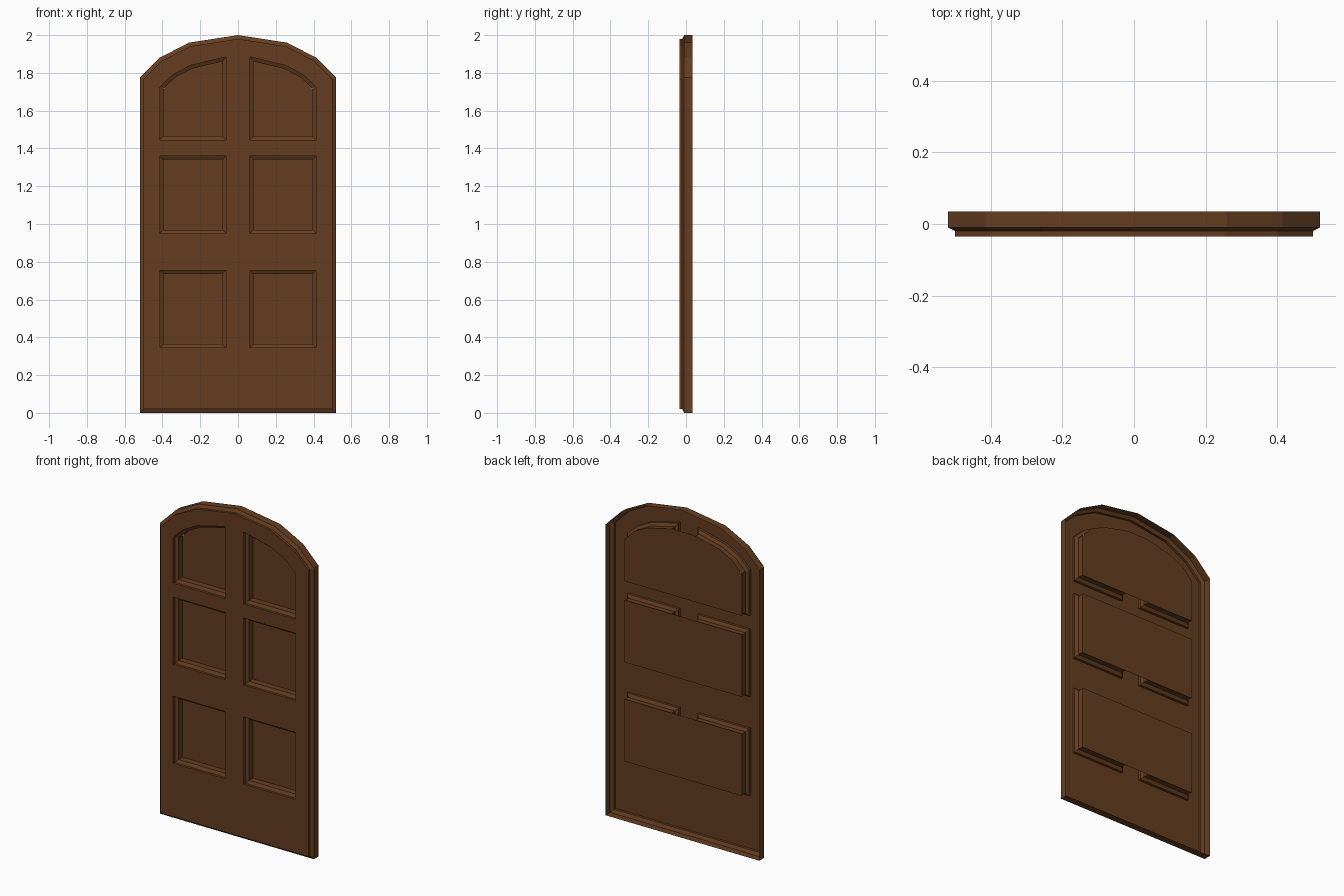
import bpy, bmesh
from mathutils import Vector

if "Cube" in bpy.data.objects:
    bpy.data.objects.remove(bpy.data.objects["Cube"])

wood = bpy.data.materials.new("brown_wood")
wood.diffuse_color = (0.13, 0.048, 0.015, 1)
wood.use_nodes = True
wood.node_tree.nodes["Principled BSDF"].inputs["Base Color"].default_value = wood.diffuse_color


def inset(pts, d):
    """Mitred inward offset of a counter-clockwise outline."""
    out = []
    n = len(pts)
    for i in range(n):
        a, b, c = (Vector(pts[(i + k) % n]) for k in (-1, 0, 1))
        u, v = (b - a).normalized(), (c - b).normalized()
        n1, n2 = Vector((-u.y, u.x)), Vector((-v.y, v.x))
        out.append(tuple(b + (n1 + n2) * d / (1 + n1.dot(n2))))
    return out


def flip(pts):
    return [(-x, z) for x, z in reversed(pts)]


def add_ring(bm, pts, y):
    return [bm.verts.new((x, y, z)) for x, z in pts]


def loft(bm, rings):
    for a, b in zip(rings, rings[1:]):
        for i in range(len(a)):
            j = (i + 1) % len(a)
            bm.faces.new((a[i], a[j], b[j], b[i]))


def finish(bm, name):
    me = bpy.data.meshes.new(name)
    bm.to_mesh(me)
    bm.free()
    me.materials.append(wood)
    ob = bpy.data.objects.new(name, me)
    bpy.context.collection.objects.link(ob)


# outlines of the door and of the right-hand panel openings
arch = [(0.52, 1.775), (0.415, 1.88), (0.26, 1.96)]
door = [(-0.52, 0), (0.52, 0)] + arch + [(0, 2)] + flip(arch)
X0, X1 = 0.063, 0.413
openings = [[(X0, z), (X1, z), (X1, z + 0.41), (X0, z + 0.41)] for z in (0.345, 0.95)]
openings.append([(X0, 1.445), (X1, 1.445), (X1, 1.725), (0.345, 1.79), (0.25, 1.84), (X0, 1.885)])
openings += [flip(o) for o in openings]

# door shell, open at the back: side walls, stepped edge, front plate
bm = bmesh.new()
rim = inset(door, 0.02)
rings = [add_ring(bm, door, 0.035), add_ring(bm, door, -0.01),
         add_ring(bm, rim, -0.02), add_ring(bm, rim, -0.035)]
loft(bm, rings)
loops = [rings[-1]]

# moulded openings running back to the panels
for o in openings:
    inner = inset(o, 0.019)
    r = [add_ring(bm, o, -0.035), add_ring(bm, o, -0.02),
         add_ring(bm, inner, -0.01), add_ring(bm, inner, 0.028)]
    loft(bm, r)
    loops.append(r[0])

# front plate with the openings left free
edges = [bm.edges.get((l[i - 1], l[i])) for l in loops for i in range(len(l))]
plate = bmesh.ops.triangle_fill(bm, edges=edges, use_beauty=True, normal=(0, -1, 0))
plate = [f for f in plate["geom"] if isinstance(f, bmesh.types.BMFace)]
bmesh.ops.recalc_face_normals(bm, faces=bm.faces)
if plate[0].normal.y > 0:
    bmesh.ops.reverse_faces(bm, faces=bm.faces)
finish(bm, "door_frame")

# flat back panels, each closing a pair of openings
P = 0.398
top = [(P, 1.71), (0.335, 1.78), (0.245, 1.825)]
panels = {
    "lower_panel": [(-P, 0.36), (P, 0.36), (P, 0.74), (-P, 0.74)],
    "middle_panel": [(-P, 0.965), (P, 0.965), (P, 1.345), (-P, 1.345)],
    "upper_panel": [(-P, 1.46), (P, 1.46)] + top + [(0.07, 1.865)] + flip(top + [(0.07, 1.865)]),
}
for name, pts in panels.items():
    bm = bmesh.new()
    bm.faces.new(add_ring(bm, pts, 0.028))
    finish(bm, name)
